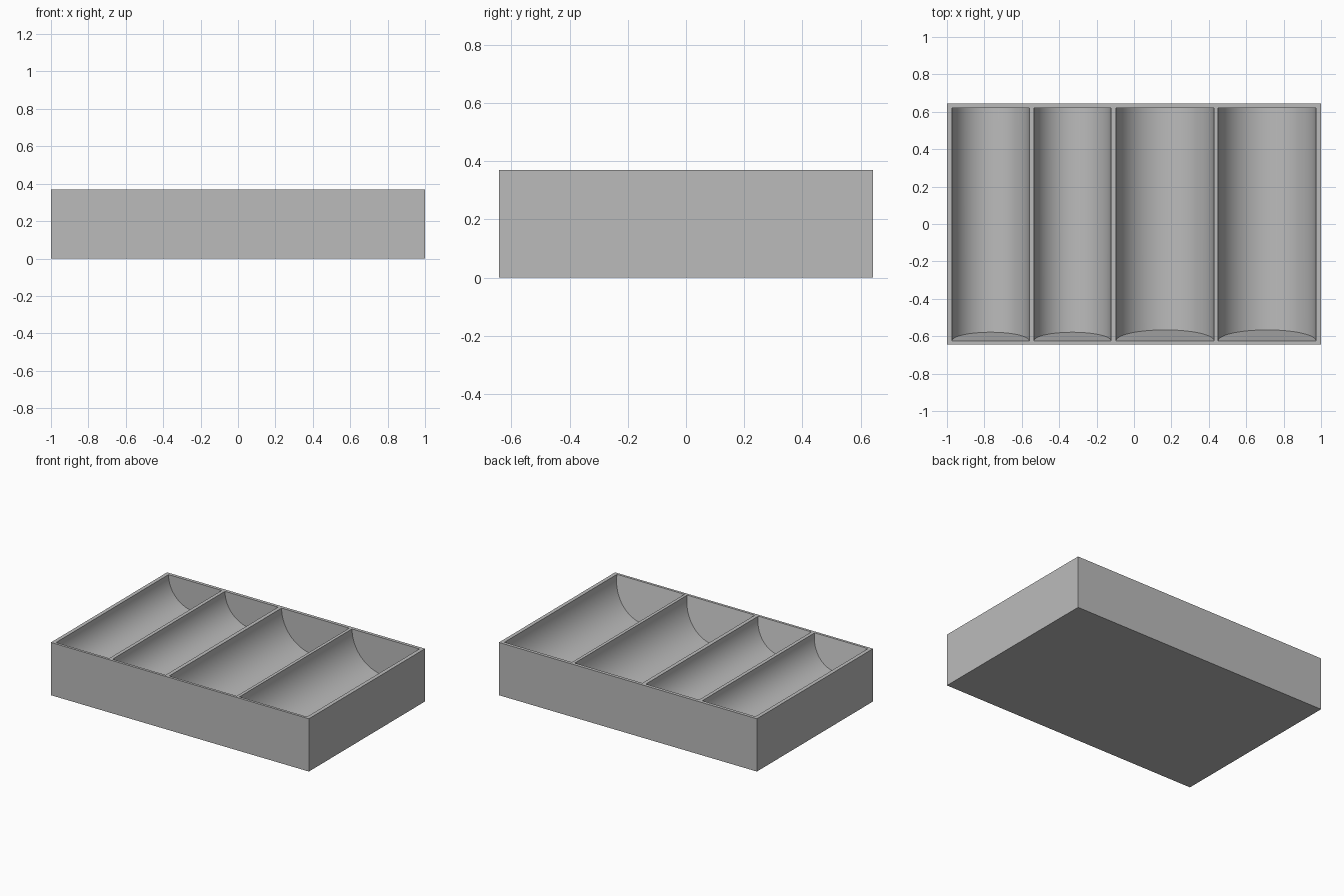
import bpy
import bmesh
import math

cube = bpy.data.objects.get("Cube")
if cube:
    bpy.data.objects.remove(cube, do_unlink=True)

HALF_Y, HEIGHT = 0.643, 0.37
FRONT, BACK = -0.625, 0.62      # inner ends of the troughs
LEAN = 0.225                    # slope of the front end walls
SEGMENTS = 48
TROUGHS = [(-0.973, -0.56), (-0.535, -0.123), (-0.096, 0.428), (0.45, 0.973)]

bm = bmesh.new()


def face(points):
    return bm.faces.new([bm.verts.new(p) for p in points])


# Top rim and dividers: a grid of quads with the trough openings left out
xs = [-1.0] + [x for pair in TROUGHS for x in pair] + [1.0]
ys = [-HALF_Y, FRONT, BACK, HALF_Y]
for i in range(len(xs) - 1):
    for j in range(3):
        if j == 1 and i % 2 == 1:
            continue
        x0, x1, y0, y1 = xs[i], xs[i + 1], ys[j], ys[j + 1]
        face([(x0, y0, HEIGHT), (x1, y0, HEIGHT), (x1, y1, HEIGHT), (x0, y1, HEIGHT)])

# Plain outer box: four sides and underside
corners = [(-1, -HALF_Y), (1, -HALF_Y), (1, HALF_Y), (-1, HALF_Y)]
for k in range(4):
    (ax, ay), (bx, by) = corners[k], corners[(k + 1) % 4]
    face([(ax, ay, 0), (bx, by, 0), (bx, by, HEIGHT), (ax, ay, HEIGHT)])
face([(x, y, 0) for x, y in reversed(corners)])

# Half-round troughs with an upright back end and a leaning front end
for x0, x1 in TROUGHS:
    centre, radius = (x0 + x1) / 2, (x1 - x0) / 2
    front, back = [], []
    for k in range(SEGMENTS + 1):
        a = math.pi * k / SEGMENTS
        x, depth = centre - radius * math.cos(a), radius * math.sin(a)
        front.append(bm.verts.new((x, FRONT + LEAN * depth, HEIGHT - depth)))
        back.append(bm.verts.new((x, BACK, HEIGHT - depth)))
    for k in range(SEGMENTS):
        bm.faces.new((front[k], front[k + 1], back[k + 1], back[k]))
    bm.faces.new(front[::-1])
    bm.faces.new(back)

bmesh.ops.remove_doubles(bm, verts=bm.verts, dist=0.0001)

mesh = bpy.data.meshes.new("sorting_tray")
bm.to_mesh(mesh)
bm.free()
tray = bpy.data.objects.new("sorting_tray", mesh)
bpy.context.collection.objects.link(tray)

# Single plain grey
grey = bpy.data.materials.new("plain_grey")
grey.use_nodes = True
colour = (0.5, 0.5, 0.5, 1.0)
grey.diffuse_color = colour
grey.node_tree.nodes["Principled BSDF"].inputs["Base Color"].default_value = colour
mesh.materials.append(grey)

bpy.ops.object.select_all(action="DESELECT")
tray.select_set(True)
bpy.context.view_layer.objects.active = tray
bpy.ops.object.shade_smooth_by_angle(angle=math.radians(30))
